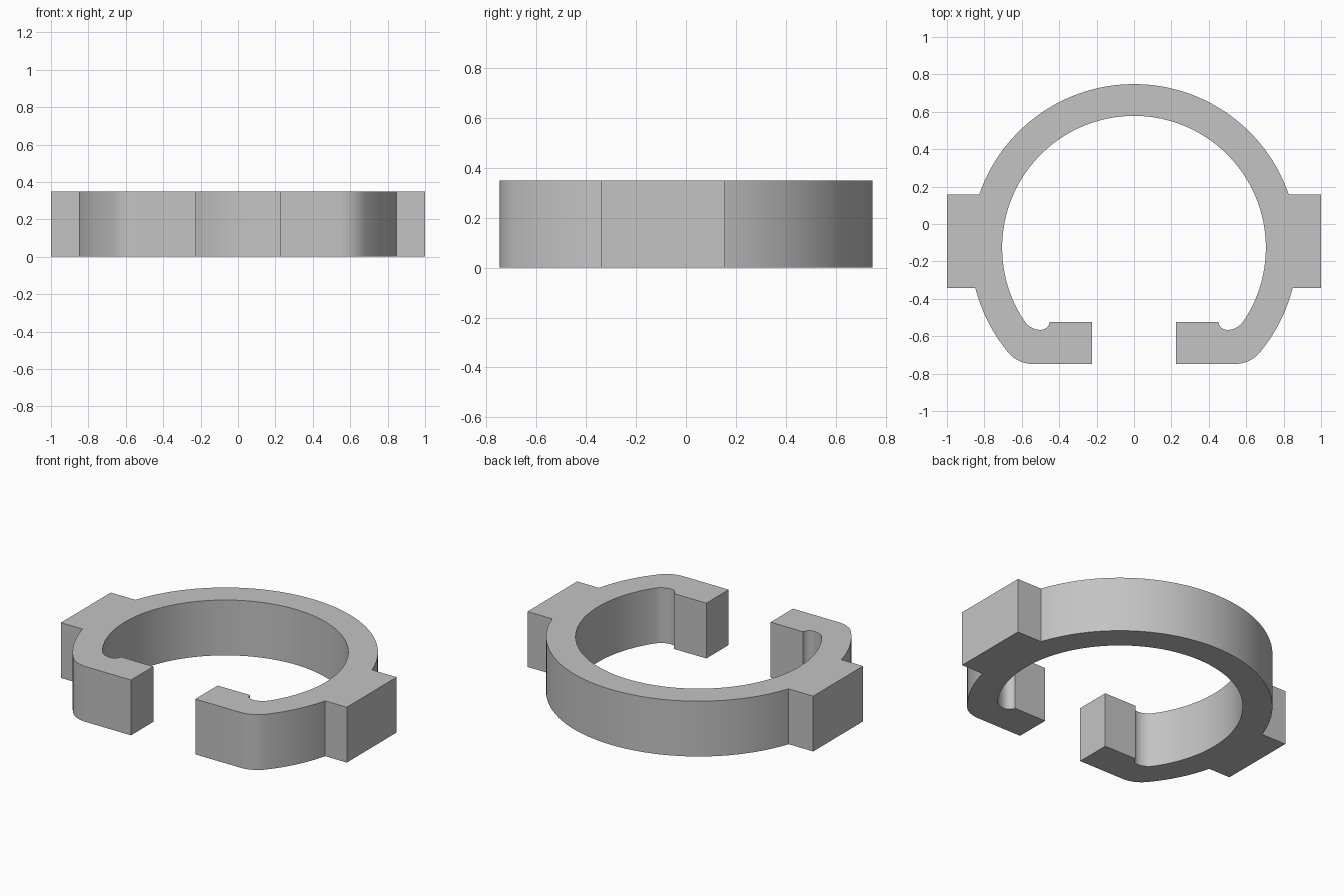
import bpy
import bmesh
from math import asin, atan2, cos, hypot, pi, sin, sqrt, radians

cube = bpy.data.objects.get("Cube")
if cube:
    bpy.data.objects.remove(cube, do_unlink=True)

HEIGHT = 0.35
CENTRE_Y = -0.127                # centre of the ring
OUTER, INNER = 0.875, 0.705      # ring radii
FRONT, HOOK_BACK = -0.748, -0.525
GAP = 0.225                      # half the opening between the hooks
TAB_BACK, TAB_FRONT = 0.157, -0.341
CORNER = 0.17                    # rounded outer corner
NOTCH_X, NOTCH_Y = 0.5, -0.566   # lowest point of the inner notch
NOTCH_WIDE, NOTCH_TIGHT = 0.1, 0.05


def arc(cx, cy, radius, start, end, steps):
    """Points along an arc, both ends included."""
    angles = [start + (end - start) * i / steps for i in range(steps + 1)]
    return [(cx + radius * cos(a), cy + radius * sin(a)) for a in angles]


def ring_angle(y):
    return asin((y - CENTRE_Y) / OUTER)


# Tangent points of the corner and notch fillets with the ring
corner_y = FRONT + CORNER
corner_x = sqrt((OUTER - CORNER) ** 2 - (corner_y - CENTRE_Y) ** 2)
corner_angle = atan2(corner_y - CENTRE_Y, corner_x)
wide_y = NOTCH_Y + NOTCH_WIDE
notch_angle = atan2(wide_y - CENTRE_Y, NOTCH_X)

# Half outline: outer ring, side tab, rounded corner, hook, notch, inner ring
half = arc(0, CENTRE_Y, OUTER, pi / 2, ring_angle(TAB_BACK), 40)
half += [(1, TAB_BACK), (1, TAB_FRONT)]
half += arc(0, CENTRE_Y, OUTER, ring_angle(TAB_FRONT), corner_angle, 16)
half += arc(corner_x, corner_y, CORNER, corner_angle, -pi / 2, 12)[1:]
half += [(GAP, FRONT), (GAP, HOOK_BACK)]
half += arc(NOTCH_X, NOTCH_Y + NOTCH_TIGHT, NOTCH_TIGHT, -pi * 0.95, -pi / 2, 10)
half += arc(NOTCH_X, wide_y, NOTCH_WIDE, -pi / 2, notch_angle, 8)[1:]
half += arc(0, CENTRE_Y, INNER, notch_angle, pi / 2, 64)[1:]

# The two halves are bridged strip by strip at the back of the ring
outline = half + [(-x, y) for x, y in reversed(half)]
clean = []
for p in outline:
    if not clean or hypot(p[0] - clean[-1][0], p[1] - clean[-1][1]) > 1e-4:
        clean.append(p)
if hypot(clean[0][0] - clean[-1][0], clean[0][1] - clean[-1][1]) < 1e-4:
    clean.pop()

# Extrude the outline into the clip
bm = bmesh.new()
base = bm.faces.new([bm.verts.new((x, y, 0)) for x, y in clean])
lifted = bmesh.ops.extrude_face_region(bm, geom=[base], use_keep_orig=True)
top = [v for v in lifted["geom"] if isinstance(v, bmesh.types.BMVert)]
bmesh.ops.translate(bm, verts=top, vec=(0, 0, HEIGHT))
bmesh.ops.recalc_face_normals(bm, faces=bm.faces)
bmesh.ops.triangulate(bm, faces=[f for f in bm.faces if len(f.verts) > 4])
mesh = bpy.data.meshes.new("clip_ring")
bm.to_mesh(mesh)
bm.free()

clip = bpy.data.objects.new("clip_ring", mesh)
bpy.context.collection.objects.link(clip)

# Plain grey material
grey = bpy.data.materials.new("plain_grey")
grey.use_nodes = True
colour = (0.55, 0.55, 0.55, 1)
grey.diffuse_color = colour
grey.node_tree.nodes["Principled BSDF"].inputs["Base Color"].default_value = colour
mesh.materials.append(grey)

# Smooth curved walls, sharp corners
bpy.ops.object.select_all(action="DESELECT")
clip.select_set(True)
bpy.context.view_layer.objects.active = clip
bpy.ops.object.shade_smooth_by_angle(angle=radians(25))
